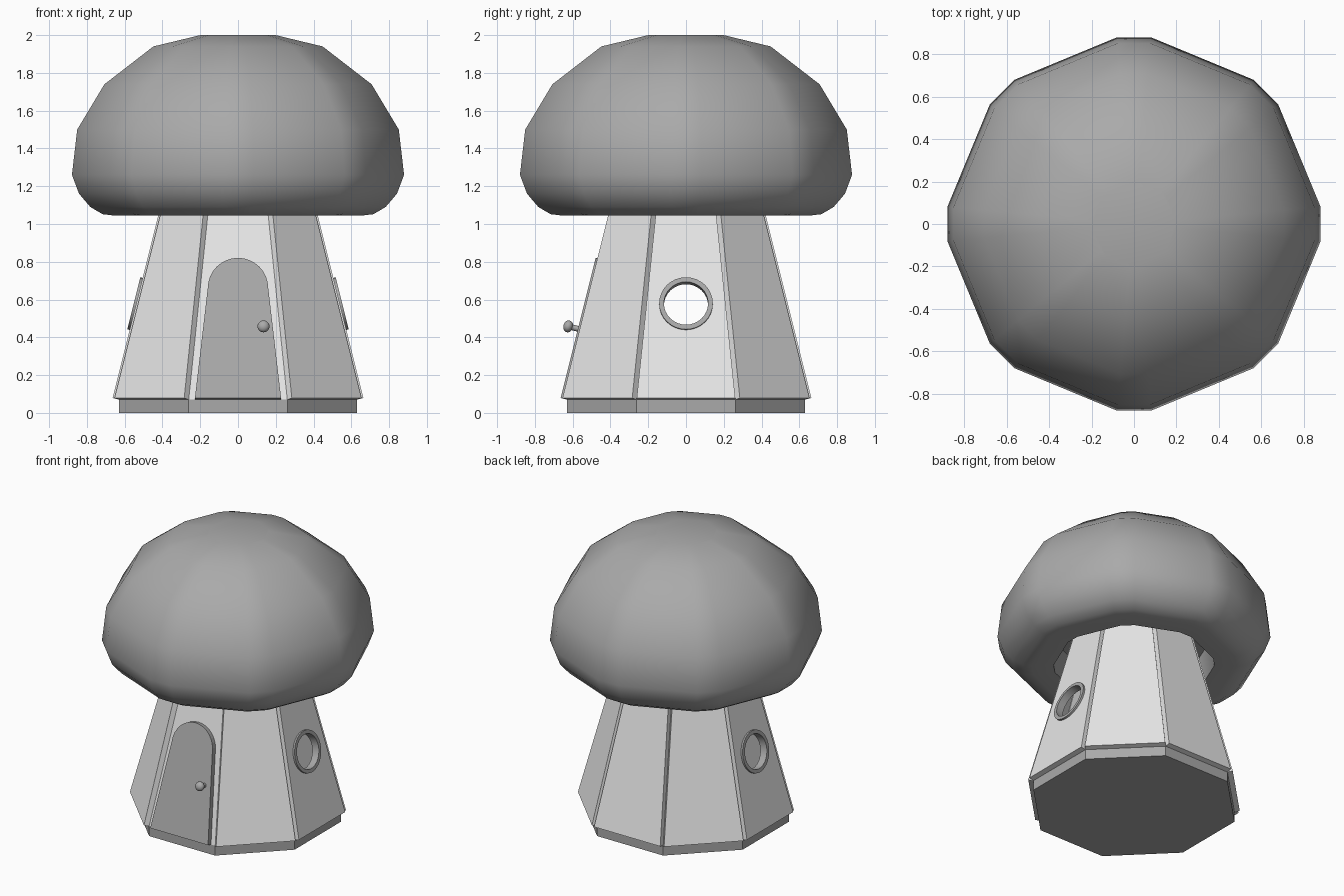
import bpy, bmesh, math
from mathutils import Matrix, Vector

cube = bpy.data.objects.get("Cube")
if cube:
    bpy.data.objects.remove(cube)


def material(name, value):
    mat = bpy.data.materials.new(name)
    mat.use_nodes = True
    colour = (value, value, value, 1)
    mat.diffuse_color = colour
    mat.node_tree.nodes["Principled BSDF"].inputs["Base Color"].default_value = colour
    return mat


PALE = material("pale grey", 0.8)
GREY = material("mid grey", 0.4)

BASE = 0.63            # apothem of the octagon at the floor
FLOOR = 0.07           # floor height
TILT = math.atan(0.25)  # inward lean of the walls
WALL_TOP = 1.25
PANEL = 0.035          # panel thickness
SIDE = math.tan(math.pi / 8)


def finish(name, bm, mat, matrix=None, smooth=None):
    bmesh.ops.recalc_face_normals(bm, faces=bm.faces[:])
    mesh = bpy.data.meshes.new(name)
    bm.to_mesh(mesh)
    bm.free()
    mesh.materials.append(mat)
    obj = bpy.data.objects.new(name, mesh)
    bpy.context.collection.objects.link(obj)
    if matrix:
        obj.matrix_world = matrix
    if smooth:
        bpy.ops.object.select_all(action='DESELECT')
        bpy.context.view_layer.objects.active = obj
        obj.select_set(True)
        bpy.ops.object.shade_smooth_by_angle(angle=math.radians(smooth))
    return obj


def wall_frame(angle):
    """Frame on a leaning wall: x along it, y up the slope, z outward."""
    out = Vector((math.cos(angle), math.sin(angle), 0))
    up = Vector((0, 0, 1))
    u = up.cross(out)
    v = up * math.cos(TILT) - out * math.sin(TILT)
    w = out * math.cos(TILT) + up * math.sin(TILT)
    m = Matrix((u, v, w)).transposed().to_4x4()
    m.translation = out * BASE + up * FLOOR
    return m


def circle(radius, cy, n=32):
    return [(radius * math.cos(math.tau * i / n), cy + radius * math.sin(math.tau * i / n))
            for i in range(n)]


def plate(name, loops, low, high, matrix, mat, smooth=None):
    """Extruded outline; any further loops are holes."""
    bm = bmesh.new()
    edges = []
    for loop in loops:
        vs = [bm.verts.new((x, y, low)) for x, y in loop]
        edges += [bm.edges.new((vs[i - 1], vs[i])) for i in range(len(vs))]
    if len(loops) == 1:
        bm.faces.new(bm.verts[:])
    else:
        bmesh.ops.triangle_fill(bm, edges=edges, use_beauty=True)
    new = bmesh.ops.extrude_face_region(bm, geom=bm.faces[:], use_keep_orig=True)
    moved = [g for g in new["geom"] if isinstance(g, bmesh.types.BMVert)]
    bmesh.ops.translate(bm, verts=moved, vec=(0, 0, high - low))
    return finish(name, bm, mat, matrix, smooth)


# Floor slab
bm = bmesh.new()
radius = BASE / math.cos(math.pi / 8)
bmesh.ops.create_cone(bm, cap_ends=True, segments=8, radius1=radius, radius2=radius, depth=FLOOR,
                      matrix=Matrix.Translation((0, 0, FLOOR / 2)) @ Matrix.Rotation(math.pi / 8, 4, 'Z'))
finish("floor", bm, GREY)

# Eight leaning wall panels; the front one is thin, the two sides have windows
rise = WALL_TOP - FLOOR
slope = rise / math.cos(TILT)
low_half = BASE * SIDE
top_half = (BASE - rise * math.tan(TILT)) * SIDE
outline = [(-low_half, 0), (low_half, 0), (top_half, slope), (-top_half, slope)]
WINDOW_Y = 0.514
names = ["left", "back_left", "back", "back_right", "right", "front_right", "front", "front_left"]
for i, name in enumerate(names):
    frame = wall_frame(i * math.pi / 4)
    window = name in ("left", "right")
    loops = [outline] + ([circle(0.13, WINDOW_Y)] if window else [])
    span = (-0.005, 0) if name == "front" else (0, PANEL)
    plate(name + "_wall", loops, *span, frame, PALE)
    if window:
        plate(name + "_window_ring", [circle(0.142, WINDOW_Y), circle(0.117, WINDOW_Y)],
              -0.005, PANEL + 0.013, frame, GREY, 30)

# Arched door leaning with the front wall
front = wall_frame(-math.pi / 2)
arch = [(0.16 * math.cos(math.pi * i / 16), 0.6 + 0.165 * math.sin(math.pi * i / 16))
        for i in range(17)]
plate("door", [[(-0.228, 0), (0.228, 0)] + arch], 0, PANEL, front, GREY)

# Door knob: stem and flattened ball
bm = bmesh.new()
spot = Matrix.Translation((0.135, 0.378, PANEL))
bmesh.ops.create_cone(bm, cap_ends=True, segments=16, radius1=0.015, radius2=0.015, depth=0.06,
                      matrix=spot @ Matrix.Translation((0, 0, 0.02)))
bmesh.ops.create_uvsphere(bm, u_segments=20, v_segments=12, radius=0.032,
                          matrix=spot @ Matrix.Translation((0, 0, 0.053)) @ Matrix.Diagonal((1, 1, 0.8, 1)))
finish("door_knob", bm, GREY, front, 40)

# Cap: octagon with cut corners, lathed from its profile, hollow underneath
profile = [(0.2, 2.0), (0.45, 1.94), (0.71, 1.74), (0.855, 1.5), (0.883, 1.26), (0.845, 1.16),
           (0.785, 1.09), (0.72, 1.052), (0.66, 1.045), (0.52, 1.05), (0.5, 1.25)]
bevel = math.radians(5.3)
angles = [k * math.pi / 4 + s * bevel for k in range(8) for s in (-1, 1)]
bm = bmesh.new()
rings = [[bm.verts.new((r * math.cos(a), r * math.sin(a), z)) for a in angles] for r, z in profile]
for upper, lower in zip(rings, rings[1:]):
    for i in range(len(angles)):
        bm.faces.new((upper[i - 1], lower[i - 1], lower[i], upper[i]))
bm.faces.new(rings[0])
bm.faces.new(rings[-1])
finish("cap", bm, GREY, smooth=40)
